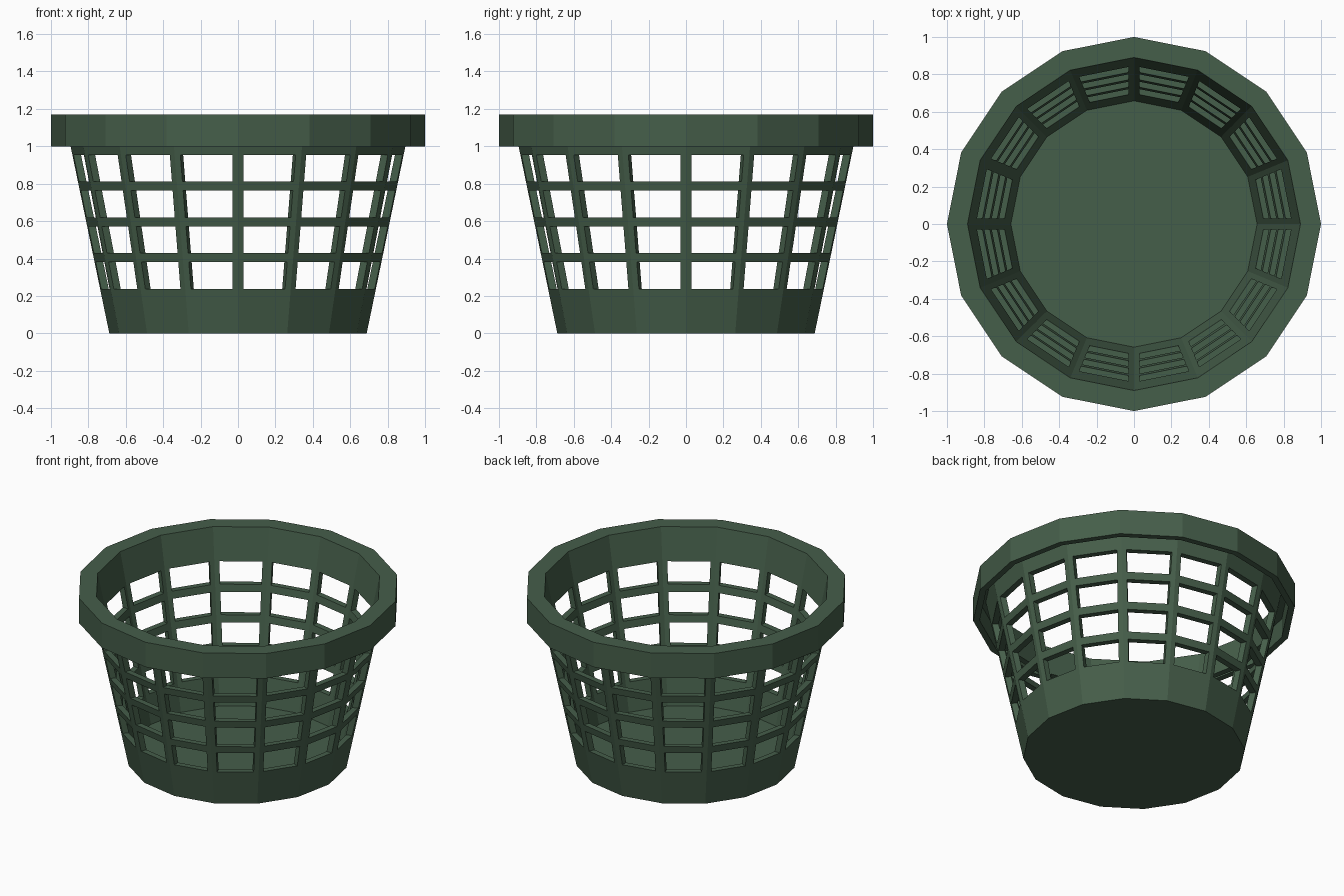
import bpy, bmesh
from math import cos, sin, tau
from mathutils import Vector

SIDES = 16
RIB = 0.031            # half width of an upright rib
WALL = 0.04            # wall thickness
TOP, FLOOR = 1.17, 0.05
SKIRT_BOTTOM = 1.0
WINDOW_BASE, WINDOW_HEIGHT, PITCH, WINDOWS = 0.238, 0.143, 0.191, 4

if "Cube" in bpy.data.objects:
    bpy.data.objects.remove(bpy.data.objects["Cube"])

green = bpy.data.materials.new("dark green plastic")
green.use_nodes = True
colour = (0.06, 0.112, 0.068, 1)
green.diffuse_color = colour
green.node_tree.nodes["Principled BSDF"].inputs["Base Color"].default_value = colour


def outer_radius(z):
    return 0.688 + 0.207 * z


def inner_radius(z):
    return outer_radius(z) - WALL


def ring_points(side, radius, z):
    """Corner, rib edge, rib edge, corner along one flat side."""
    a, b = (Vector((radius * cos(tau * k / SIDES), radius * sin(tau * k / SIDES), z))
            for k in (side, side + 1))
    step = (b - a).normalized() * RIB
    return [a, a + step, b - step, b]


# Heights of the window sills and heads
rows = []
for i in range(WINDOWS):
    sill = WINDOW_BASE + i * PITCH
    rows += [sill, sill + WINDOW_HEIGHT]

# Closed section: outer wall, hollow overhanging rim, inner wall
under = TOP - WALL
outer = [(outer_radius(z), z) for z in [0] + rows + [under]]
rim = [(1 - WALL, under), (1 - WALL, SKIRT_BOTTOM), (1, SKIRT_BOTTOM),
       (1, TOP), (inner_radius(TOP), TOP)]
inner = [(inner_radius(z), z) for z in reversed([FLOOR] + rows)]
section = outer + rim + inner
sills = [z for z in rows[::2]]

bm = bmesh.new()


def face(points):
    bm.faces.new([bm.verts.new(p) for p in points])


for side in range(SIDES):
    # Wall and rim strips, leaving out the windows
    for (r0, z0), (r1, z1) in zip(section, section[1:]):
        low, high = ring_points(side, r0, z0), ring_points(side, r1, z1)
        is_window = min(z0, z1) in sills and max(z0, z1) in rows
        for c in range(3):
            if not (is_window and c == 1):
                face((low[c], low[c + 1], high[c + 1], high[c]))
    # Edges of each window through the wall thickness
    for sill, head in zip(rows[::2], rows[1::2]):
        loops = []
        for radius in (outer_radius, inner_radius):
            low = ring_points(side, radius(sill), sill)
            high = ring_points(side, radius(head), head)
            loops.append([low[1], low[2], high[2], high[1]])
        out, inn = loops
        for k in range(4):
            n = (k + 1) % 4
            face((out[k], out[n], inn[n], inn[k]))

# Underside and floor
for radius, z in (outer[0], inner[-1]):
    outline = []
    for side in range(SIDES):
        outline += ring_points(side, radius, z)[:3]
    face(outline)

bmesh.ops.remove_doubles(bm, verts=bm.verts, dist=0.0005)
bmesh.ops.recalc_face_normals(bm, faces=bm.faces)
mesh = bpy.data.meshes.new("basket")
bm.to_mesh(mesh)
bm.free()
mesh.materials.append(green)
bpy.context.collection.objects.link(bpy.data.objects.new("basket", mesh))
